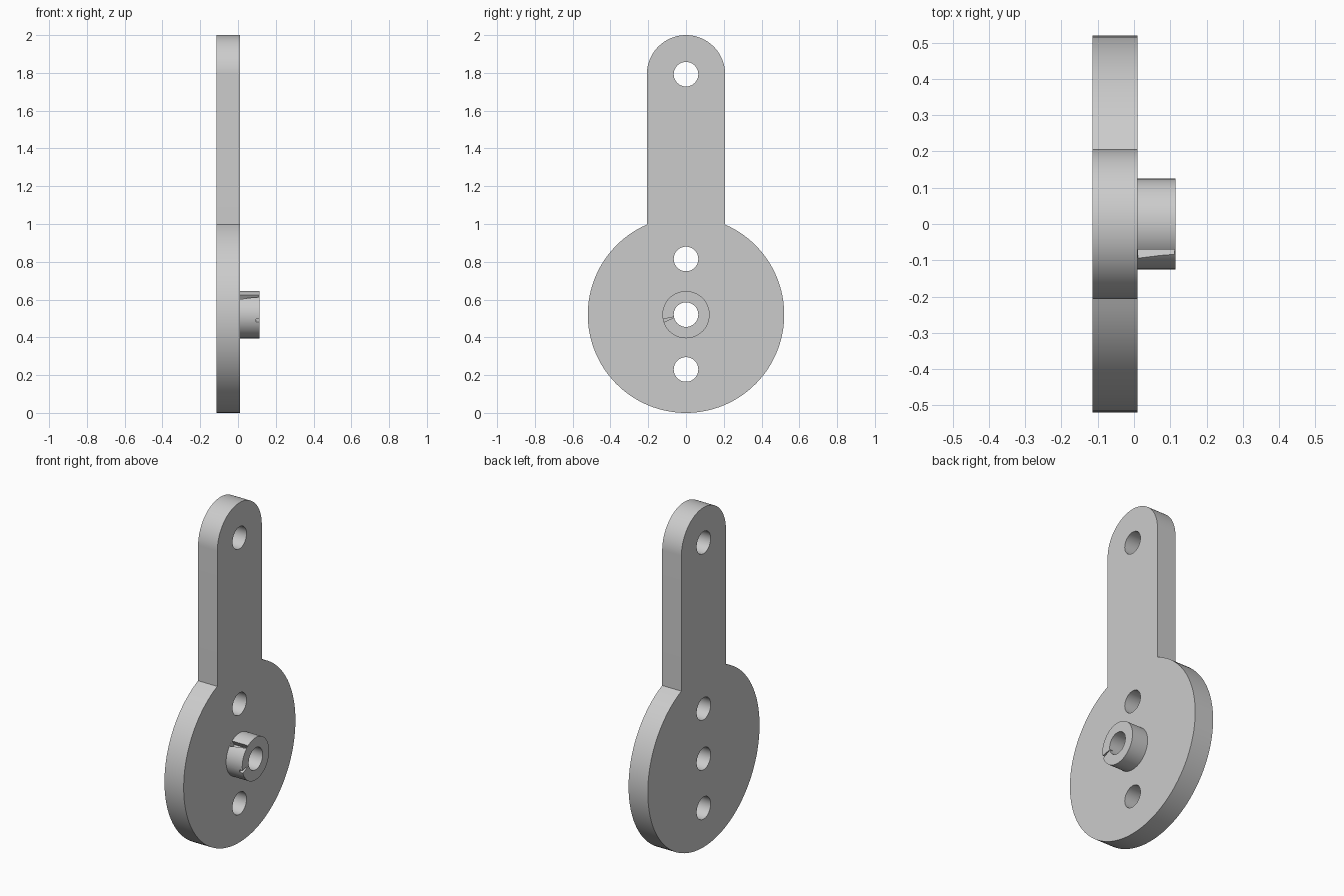
import bpy, bmesh
from math import sin, cos, pi, radians, asin

cube = bpy.data.objects.get("Cube")
if cube:
    bpy.data.objects.remove(cube, do_unlink=True)

grey = bpy.data.materials.new("plain grey")
grey.use_nodes = True
COLOUR = (0.6, 0.6, 0.6, 1)
grey.diffuse_color = COLOUR
grey.node_tree.nodes["Principled BSDF"].inputs["Base Color"].default_value = COLOUR

DISC_R, ARM_R, HOLE_R, BOSS_R = 0.52, 0.207, 0.065, 0.125
HUB_Z = DISC_R
TIP_Z = 2 - ARM_R
BACK, FACE, END = -0.115, 0.01, 0.115


def arc(radius, z, start, stop, steps):
    """Points on an arc in the YZ plane, both ends included."""
    angles = [start + (stop - start) * i / steps for i in range(steps + 1)]
    return [(radius * cos(a), z + radius * sin(a)) for a in angles]


def loft(name, near, far, x0, x1):
    """Solid between two matching YZ outlines at x0 and x1."""
    bm = bmesh.new()
    a = [bm.verts.new((x0, y, z)) for y, z in near]
    b = [bm.verts.new((x1, y, z)) for y, z in far]
    bm.faces.new(a)
    bm.faces.new(b)
    for i in range(len(a)):
        j = (i + 1) % len(a)
        bm.faces.new((a[i], a[j], b[j], b[i]))
    bmesh.ops.recalc_face_normals(bm, faces=bm.faces)
    mesh = bpy.data.meshes.new(name)
    bm.to_mesh(mesh)
    bm.free()
    mesh.materials.append(grey)
    obj = bpy.data.objects.new(name, mesh)
    bpy.context.collection.objects.link(obj)
    return obj


def disc(name, radius, z, x0, x1, steps=64):
    ring = arc(radius, z, 0, 2 * pi, steps)[:-1]
    return loft(name, ring, ring, x0, x1)


def cut(target, cutter):
    cutter.hide_render = True
    cutter.hide_viewport = True
    cutter.display_type = "WIRE"
    mod = target.modifiers.new(cutter.name, "BOOLEAN")
    mod.operation = "DIFFERENCE"
    mod.solver = "EXACT"
    mod.object = cutter


def finish(obj):
    """Apply the cuts, then smooth the round walls only."""
    deps = bpy.context.evaluated_depsgraph_get()
    mesh = bpy.data.meshes.new_from_object(obj.evaluated_get(deps))
    cutters = [m.object for m in obj.modifiers]
    obj.modifiers.clear()
    obj.data = mesh
    for c in cutters:
        bpy.data.objects.remove(c, do_unlink=True)
    bpy.ops.object.select_all(action="DESELECT")
    obj.select_set(True)
    bpy.context.view_layer.objects.active = obj
    bpy.ops.object.shade_smooth_by_angle(angle=radians(30))


# Lever plate: round disc with a straight arm and rounded tip
neck = asin(ARM_R / DISC_R)
outline = arc(DISC_R, HUB_Z, pi / 2 + neck, 2.5 * pi - neck, 96)
outline += arc(ARM_R, TIP_Z, 0, pi, 48)
plate = loft("lever_plate", outline, outline, BACK, FACE)
for z in (0.23, HUB_Z, 0.815, TIP_Z):
    cut(plate, disc("hole_cutter", HOLE_R, z, BACK - 0.1, FACE + 0.1))
finish(plate)

# Hub boss with bore
boss = disc("hub_boss", BOSS_R, HUB_Z, FACE, END)
cut(boss, disc("bore_cutter", HOLE_R, HUB_Z, FACE - 0.1, END + 0.1))


def wedge(inner, outer, start, stop):
    a, b = radians(start), radians(stop)
    return arc(inner, HUB_Z, a, b, 1) + arc(outer, HUB_Z, b, a, 1)


# Tapered groove along the boss wall and fine slit on its end
cut(boss, loft("groove_cutter", wedge(0.09, 0.15, 124, 139),
               wedge(0.09, 0.15, 124, 132), FACE + 0.001, END - 0.003))
slit = wedge(0.06, 0.14, 191, 199)
slit[1] = (slit[0][0], slit[0][1] - 0.002)
cut(boss, loft("slit_cutter", slit, slit, END - 0.02, END + 0.05))
finish(boss)
